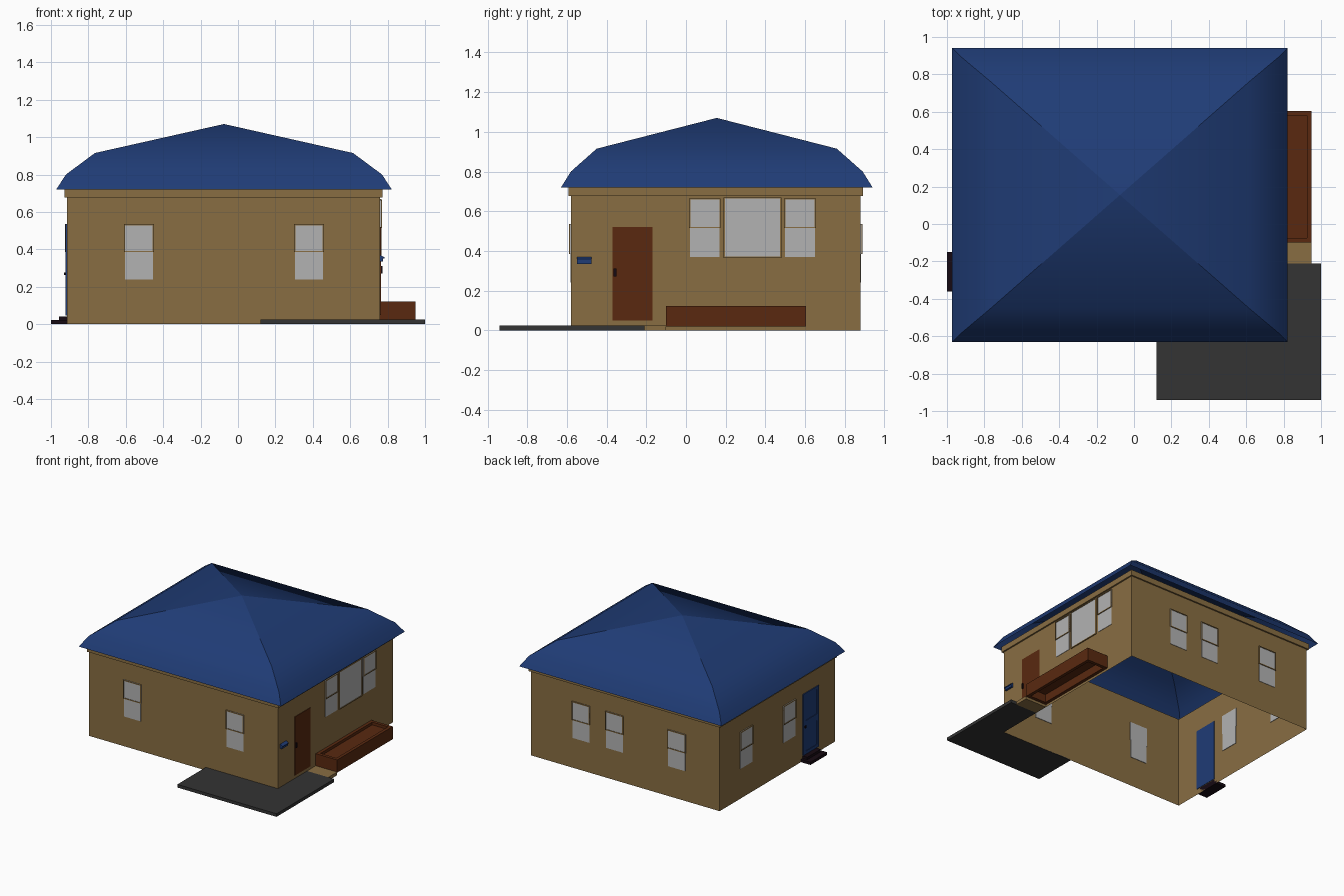
import bpy, bmesh

if "Cube" in bpy.data.objects:
    bpy.data.objects.remove(bpy.data.objects["Cube"])

def mat(name, rgb):
    m = bpy.data.materials.new(name)
    m.diffuse_color = (*rgb, 1)
    m.use_nodes = True
    m.node_tree.nodes["Principled BSDF"].inputs["Base Color"].default_value = m.diffuse_color
    return m

TAN = mat("tan", (0.25, 0.155, 0.055))
BLUE = mat("blue", (0.014, 0.045, 0.18))
BROWN = mat("brown", (0.10, 0.022, 0.005))
DARK = mat("charcoal", (0.033, 0.033, 0.033))
GLASS = mat("pane", (0.45, 0.45, 0.45))
BLACK = mat("near_black", (0.008, 0.003, 0.006))

X0, X1, Y0, Y1 = -0.915, 0.76, -0.58, 0.88   # wall rectangle

def finish(name, bm, m):
    me = bpy.data.meshes.new(name)
    bmesh.ops.recalc_face_normals(bm, faces=bm.faces)
    bm.to_mesh(me)
    bm.free()
    me.materials.append(m)
    ob = bpy.data.objects.new(name, me)
    bpy.context.collection.objects.link(ob)
    return ob

def box(name, x, y, z, m):
    bm = bmesh.new()
    bmesh.ops.create_cube(bm, size=1)
    for v in bm.verts:
        v.co = [(r[0] + r[1]) / 2 + c * (r[1] - r[0]) for c, r in zip(v.co, (x, y, z))]
    return finish(name, bm, m)

def on_wall(name, side, u, z, d, m):
    """Box on a wall: u runs along the wall, d is distance outward."""
    if side in ("front", "back"):
        p, s = (Y0, -1) if side == "front" else (Y1, 1)
        return box(name, u, sorted((p + s * d[0], p + s * d[1])), z, m)
    p, s = (X0, -1) if side == "left" else (X1, 1)
    return box(name, sorted((p + s * d[0], p + s * d[1])), u, z, m)

def prism(name, outline, z0, z1, m):
    bm = bmesh.new()
    f = bm.faces.new([bm.verts.new((x, y, z0)) for x, y in outline])
    top = bmesh.ops.extrude_face_region(bm, geom=[f])["geom"]
    for v in top:
        if isinstance(v, bmesh.types.BMVert):
            v.co.z = z1
    if not any(abs(g.calc_center_median().z - z0) < 1e-5 for g in bm.faces):
        bm.faces.new([v for v in f.verts])
    return finish(name, bm, m)

def frame(name, side, u, z, t, d, m):
    """Four thin bars around a rectangle on a wall."""
    for part, uu, zz in (("left", (u[0], u[0] + t), z), ("right", (u[1] - t, u[1]), z),
                         ("top", u, (z[1] - t, z[1])), ("bottom", u, (z[0], z[0] + t))):
        on_wall(f"{name}_{part}", side, uu, zz, d, m)

def window(side, uc, z0, w=0.16, h=0.295):
    n = f"{side}_window_{uc:.2f}"
    u, mid = (uc - w / 2, uc + w / 2), z0 + h * 0.49
    on_wall(n + "_lower_pane", side, (u[0] + .005, u[1] - .005), (z0, mid), (-.004, .003), GLASS)
    on_wall(n + "_upper_pane", side, u, (mid, z0 + h), (-.004, .005), GLASS)
    frame(n + "_sash", side, u, (mid, z0 + h), .007, (0, .009), TAN)

# Walls: open thin shell
bm = bmesh.new()
rings = [[bm.verts.new((x, y, z)) for x, y in ((X0, Y0), (X1, Y0), (X1, Y1), (X0, Y1))]
         for z in (0, 0.73)]
for i in range(4):
    j = (i + 1) % 4
    bm.faces.new((rings[0][i], rings[0][j], rings[1][j], rings[1][i]))
finish("walls", bm, TAN)

# Trim band under the eaves
for side, u in (("front", (X0 - .012, X1 + .012)), ("back", (X0 - .012, X1 + .012)),
                ("left", (Y0, Y1)), ("right", (Y0, Y1))):
    on_wall(side + "_trim", side, u, (0.677, 0.722), (0, .012), TAN)

# Bell-cast hip roof with sharp hips
bm = bmesh.new()
cx, cy = -0.075, 0.155
prof = [(0.897, 0.785, 0.72), (0.845, 0.735, 0.80), (0.69, 0.605, 0.915)]
rings = [[bm.verts.new((cx + sx * a, cy + sy * b, z))
          for sx, sy in ((-1, -1), (1, -1), (1, 1), (-1, 1))] for a, b, z in prof]
apex = bm.verts.new((cx, cy, 1.07))
for i in range(4):
    j = (i + 1) % 4
    for lo, hi in zip(rings, rings[1:]):
        bm.faces.new((lo[i], lo[j], hi[j], hi[i]))
    bm.faces.new((rings[-1][i], rings[-1][j], apex))
for f in bm.faces:
    f.smooth = True
for e in bm.edges:
    if abs(e.verts[0].co.z - e.verts[1].co.z) > 0.01:
        e.smooth = False
finish("roof", bm, BLUE)

# Windows
for u in (-0.53, 0.38):
    window("front", u, 0.24)
for u in (-0.535, 0.017, 0.315):
    window("back", u, 0.24)
for u in (0.545, 0.0):
    window("left", u, 0.24)
for u in (0.095, 0.575):
    window("right", u, 0.37)
on_wall("picture_window_pane", "right", (.195, .475), (.37, .665), (-.004, .004), GLASS)
frame("picture_window_frame", "right", (.19, .48), (.365, .67), .007, (0, .008), TAN)

# Main door with handle
on_wall("main_door", "right", (-.37, -.17), (.05, .52), (-.004, .004), BROWN)
on_wall("main_door_handle", "right", (-.365, -.35), (.27, .31), (0, .012), BLACK)

# Side door with two raised panels and handle
on_wall("side_door", "left", (-.37, -.17), (.045, .535), (-.004, .003), BLUE)
frame("side_door_upper_panel", "left", (-.37, -.17), (.29, .535), .025, (0, .007), BLUE)
frame("side_door_lower_panel", "left", (-.37, -.17), (.045, .29), .025, (0, .007), BLUE)
on_wall("side_door_handle", "left", (-.2, -.185), (.262, .277), (0, .015), BLACK)

# Side steps
box("side_step_lower", (-1.0, X0), (-.36, -.15), (0, .022), BLACK)
box("side_step_upper", (-.957, X0), (-.34, -.17), (.022, .042), BLACK)

# Mailbox with a sloping lid
bm = bmesh.new()
side = [(.76, .335), (.776, .335), (.776, .352), (.782, .352), (.782, .358), (.76, .37)]
ends = [[bm.verts.new((x, y, z)) for x, z in side] for y in (-.55, -.475)]
for e in ends:
    bm.faces.new(e)
for i in range(len(side)):
    j = (i + 1) % len(side)
    bm.faces.new((ends[0][i], ends[0][j], ends[1][j], ends[1][i]))
finish("mailbox", bm, BLUE)

# Patio wrapping the corner, and entrance path
prism("patio", [(.12, -.94), (1, -.94), (1, -.21), (X1, -.21), (X1, Y0), (.12, Y0)], 0, .025, DARK)
box("entrance_path", (X1, .95), (-.21, -.10), (0, .025), TAN)

# Planter: rim walls with a bed inside
box("planter_front", (.925, .95), (-.10, .605), (.02, .122), BROWN)
box("planter_back", (X1, .785), (-.10, .605), (.02, .122), BROWN)
for n, y in (("near", (-.10, -.075)), ("far", (.58, .605))):
    box("planter_end_" + n, (.785, .925), y, (.02, .122), BROWN)
box("planter_bed", (.785, .925), (-.075, .58), (.085, .1), BROWN)
